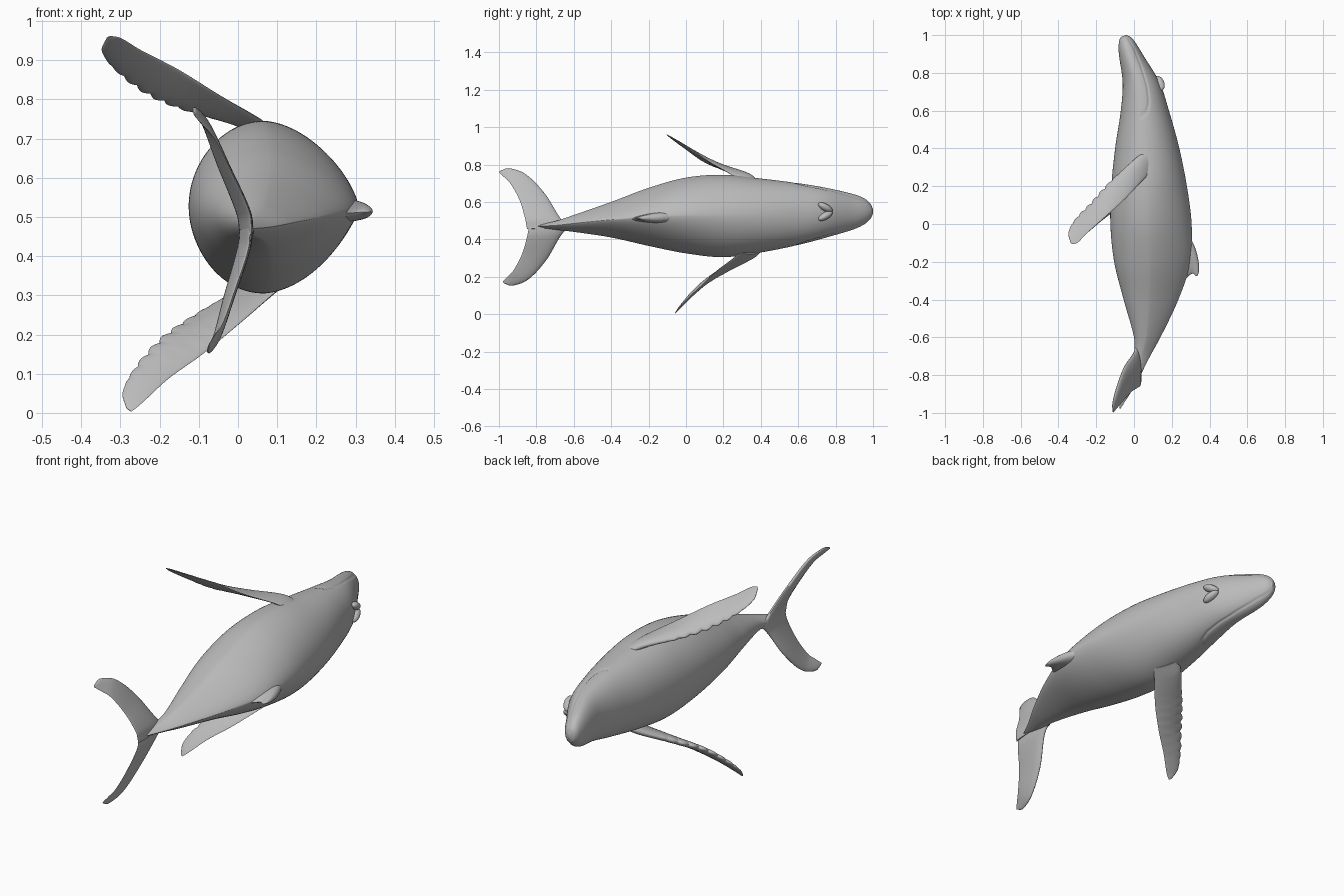
import bpy, bmesh, math
from mathutils import Vector

cube = bpy.data.objects.get("Cube")
if cube:
    bpy.data.objects.remove(cube)

skin = bpy.data.materials.new("grey skin")
skin.use_nodes = True
GREY = (0.5, 0.5, 0.5, 1)
skin.diffuse_color = GREY
skin.node_tree.nodes["Principled BSDF"].inputs["Base Color"].default_value = GREY


def finish(name, bm):
    """Turn a bmesh into a smooth shaded object."""
    bmesh.ops.recalc_face_normals(bm, faces=bm.faces)
    mesh = bpy.data.meshes.new(name)
    bm.to_mesh(mesh)
    bm.free()
    mesh.materials.append(skin)
    obj = bpy.data.objects.new(name, mesh)
    bpy.context.collection.objects.link(obj)
    bpy.ops.object.select_all(action="DESELECT")
    obj.select_set(True)
    bpy.context.view_layer.objects.active = obj
    bpy.ops.object.shade_smooth_by_angle(angle=math.radians(50))
    return obj


def loft(name, rings):
    """Skin a list of closed rings and cap both ends."""
    bm = bmesh.new()
    rows = [[bm.verts.new(p) for p in ring] for ring in rings]
    count = len(rows[0])
    for a, b in zip(rows, rows[1:]):
        for i in range(count):
            j = (i + 1) % count
            bm.faces.new((a[i], a[j], b[j], b[i]))
    bm.faces.new(rows[0])
    bm.faces.new(rows[-1])
    return finish(name, bm)


def hermite(keys, rows, t):
    """Smooth interpolation of vector rows at increasing keys."""
    last = len(keys) - 1
    i = max(k for k in range(last) if keys[k] <= t or k == 0)
    h = keys[i + 1] - keys[i]
    u = (t - keys[i]) / h

    def slope(k):
        a, b = max(k - 1, 0), min(k + 1, last)
        return (rows[b] - rows[a]) / (keys[b] - keys[a])
    u2, u3 = u * u, u * u * u
    return (rows[i] * (2 * u3 - 3 * u2 + 1) + slope(i) * (h * (u3 - 2 * u2 + u))
            + rows[i + 1] * (3 * u2 - 2 * u3) + slope(i + 1) * (h * (u3 - u2)))


# Body stations: y, belly x, back x, low z, high z, back roundness
STATIONS = [
    (-.8, .02, .035, .465, .475, 1.3),
    (-.7, .005, .085, .452, .497, 1.3),
    (-.6, 0, .14, .44, .53, 1.3),
    (-.4, -.055, .235, .41, .6, 1.35),
    (-.2, -.105, .3, .365, .675, 1.45),
    (0, -.125, .305, .325, .73, 1.6),
    (.2, -.12, .28, .305, .745, 1.75),
    (.4, -.1, .24, .33, .725, 1.9),
    (.6, -.07, .185, .37, .7, 2),
    (.75, -.06, .135, .41, .675, 2),
    (.9, -.08, .045, .455, .64, 2),
    (.96, -.08, .008, .485, .615, 2),
    (.99, -.068, -.018, .515, .585, 2),
    (1, -.045, -.038, .54, .56, 2)]
KEYS = [s[0] for s in STATIONS]
ROWS = [Vector(s[1:]) for s in STATIONS]

# Mouth line in side profile, cut as a shallow groove
MOUTH = [Vector(p) for p in
         ((-.04, 1), (0, .93), (.04, .83), (.07, .73), (.08, .65), (.07, .6), (.04, .57))]


def groove(x, y):
    p, best = Vector((x, y)), 1
    for a, b in zip(MOUTH, MOUTH[1:]):
        d = b - a
        t = min(1, max(0, (p - a).dot(d) / d.length_squared))
        best = min(best, (p - a - d * t).length)
    return 0.035 * max(0, 1 - best / 0.008)


def body_ring(y, sides=160):
    belly, back, low, high, n = hermite(KEYS, ROWS, y)
    mid, cz, h = belly + (back - belly) * 0.46, (low + high) / 2, (high - low) / 2
    ring = []
    for i in range(sides):
        a = math.tau * i / sides
        c, s = math.cos(a), math.sin(a)
        if c > 0:
            x = (back - mid) * c ** (2 / n)
            z = math.copysign(abs(s) ** (2 / n), s) * h
        else:
            x, z = (mid - belly) * c, h * s
        shrink = 1 - (groove(mid + x, y) if y > 0.5 else 0)
        ring.append((mid + x * shrink, y, cz + z * shrink))
    return ring


RINGS = 200
loft("body", [body_ring(0.1 - 0.9 * math.cos(math.pi * i / RINGS)) for i in range(RINGS + 1)])


def blade(name, lead, trail, root, tip, bumps=0.0, steps=48, half=14):
    """Thin foil between a leading and a trailing edge."""
    lead, trail = [Vector(p) for p in lead], [Vector(p) for p in trail]
    middle = [(a + b) / 2 for a, b in zip(lead, trail)]
    keys = [0]
    for a, b in zip(middle, middle[1:]):
        keys.append(keys[-1] + (b - a).length)
    rings = []
    for k in range(steps + 1):
        f = k / steps
        t = f * keys[-1]
        a, b = hermite(keys, lead, t), hermite(keys, trail, t)
        eps = keys[-1] * 0.02
        span = (hermite(keys, middle, min(t + eps, keys[-1]))
                - hermite(keys, middle, max(t - eps, 0)))
        chord = b - a
        normal = chord.cross(span).normalized()
        if 0.25 < f < 0.9:
            wave = abs(math.sin(f * math.pi * 13)) * math.sin((f - 0.25) / 0.65 * math.pi)
            a = a - chord.normalized() * bumps * wave
        thick = root + (tip - root) * f
        thick *= math.sqrt(max(0.02, 1 - f ** 8))
        ring = []
        for i in range(2 * half):
            angle = math.pi * i / half
            s = (1 - math.cos(angle)) / 2
            lift = math.sin(angle) * (1.25 - 0.7 * s) * thick / 2
            ring.append(a.lerp(b, s) + normal * lift)
        rings.append(ring)
    return loft(name, rings)


# Long pectoral flippers with a knobbly leading edge
blade("right_flipper",
      [(.07, .39, .7), (.01, .35, .737), (-.11, .235, .77), (-.22, .11, .815),
       (-.315, .015, .88), (-.348, -.05, .925), (-.335, -.1, .957)],
      [(.1, .28, .71), (.055, .24, .748), (-.05, .13, .812), (-.15, .04, .875),
       (-.25, -.05, .927), (-.3, -.1, .957), (-.325, -.107, .962)],
      .04, .018, .012, 104)
blade("left_flipper",
      [(.06, .41, .35), (.01, .37, .315), (-.1, .24, .25), (-.19, .12, .185),
       (-.265, .03, .105), (-.295, -.02, .05), (-.285, -.052, .012)],
      [(.12, .29, .33), (.08, .25, .295), (0, .16, .225), (-.09, .08, .15),
       (-.18, .01, .085), (-.245, -.045, .025), (-.272, -.06, .003)],
      .045, .018, .012, 104)

# Tail flukes, the second one a shallower reflection of the first
FLUKE_LEAD = [(.015, -.62, .46), (.005, -.67, .51), (-.05, -.755, .645),
              (-.09, -.86, .75), (-.113, -.95, .78), (-.112, -.995, .765)]
FLUKE_TRAIL = [(.035, -.85, .455), (.03, -.86, .51), (-.015, -.89, .61),
               (-.06, -.94, .7), (-.09, -.975, .735), (-.11, -.999, .757)]


def reflect(points):
    return [(.02 + (x - .02) * .72, -.62 + (y + .62) * .95, .932 - z) for x, y, z in points]


blade("right_fluke", FLUKE_LEAD, FLUKE_TRAIL, .034, .018)
blade("left_fluke", reflect(FLUKE_LEAD), reflect(FLUKE_TRAIL), .034, .018)

# Small hooked dorsal fin
blade("dorsal_fin",
      [(.24, -.02, .52), (.295, -.07, .52), (.325, -.13, .517), (.342, -.2, .515), (.344, -.255, .513)],
      [(.24, -.33, .51), (.285, -.28, .51), (.31, -.262, .512), (.328, -.275, .513), (.335, -.275, .513)],
      .08, .012, steps=32)

# Raised V-shaped blowhole guard
for side, label in ((1, "right"), (-1, "left")):
    bm = bmesh.new()
    bmesh.ops.create_uvsphere(bm, u_segments=24, v_segments=16, radius=1)
    guard = finish(label + "_blowhole_ridge", bm)
    guard.scale = (.026, .045, .02)
    guard.location = (.134, .745, .548 + side * .022)
    guard.rotation_euler = (math.radians(-28 * side), 0, math.radians(22))
